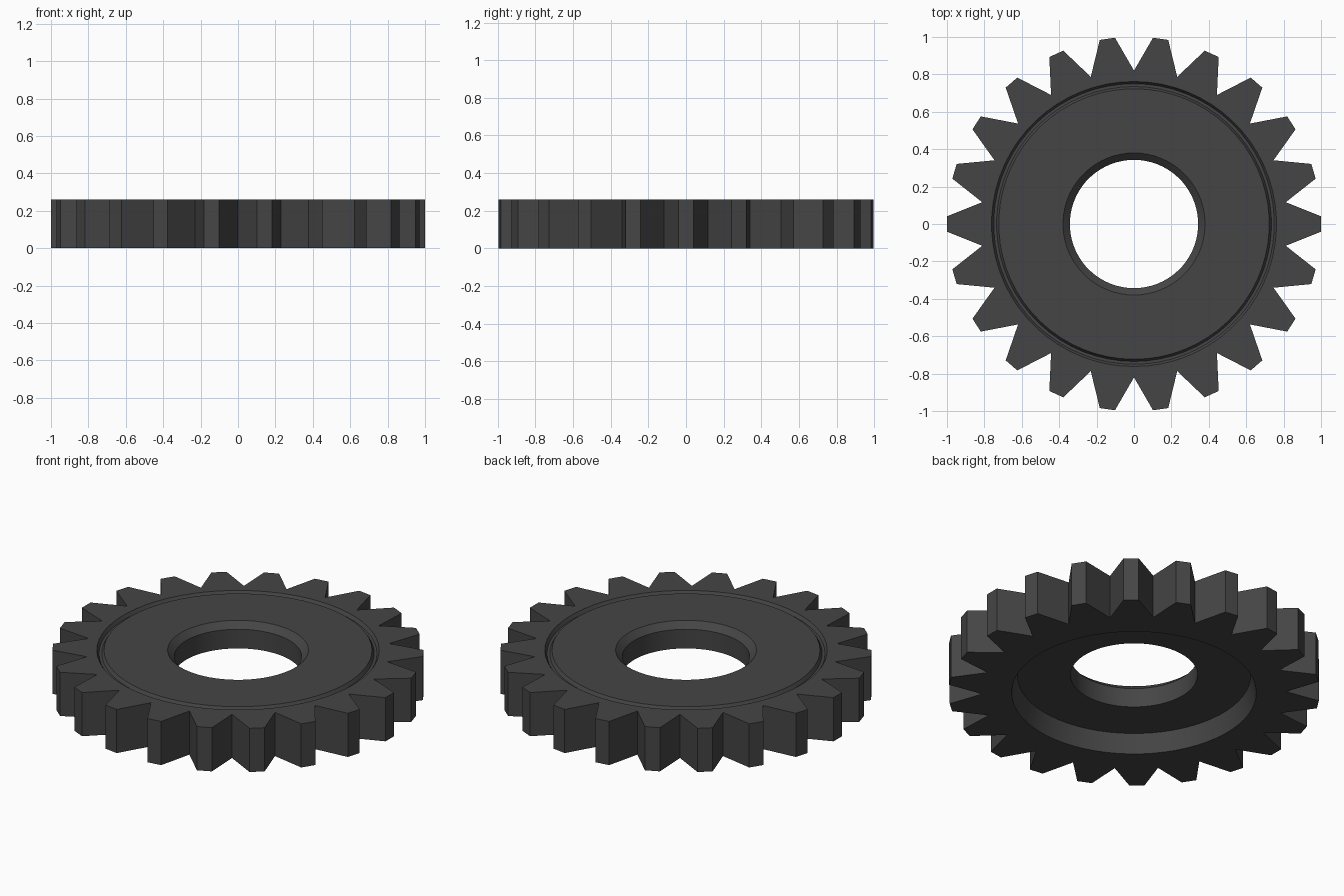
import bpy, bmesh
from math import sin, cos, radians, tau

if "Cube" in bpy.data.objects:
    bpy.data.objects.remove(bpy.data.objects["Cube"])

TEETH = 22
SEG = TEETH * 3          # valley, tip corner, tip corner for each tooth
HEIGHT = 0.26


def circle(r, z):
    """Plain round ring, first point at a tooth valley."""
    step = tau / SEG
    return [(r * cos((i - 1.5) * step), r * sin((i - 1.5) * step), z) for i in range(SEG)]


def tooth_ring(z, tip=1.001, root=0.82, half_tip=radians(2.35)):
    """Gear outline: pointed valleys and narrow flat tips."""
    pts = []
    for t in range(TEETH):
        a = t * tau / TEETH
        for r, da in ((root, -tau / TEETH / 2), (tip, -half_tip), (tip, half_tip)):
            pts.append((r * cos(a + da), r * sin(a + da), z))
    return pts


# Closed cross-section, from the toothed rim over the top and back underneath
rings = [
    tooth_ring(0), tooth_ring(HEIGHT),
    # shallow ring groove in the top face
    circle(0.762, HEIGHT), circle(0.75, HEIGHT - 0.02),
    circle(0.735, HEIGHT - 0.02), circle(0.723, HEIGHT),
    # chamfered bore
    circle(0.38, HEIGHT), circle(0.343, HEIGHT - 0.036), circle(0.343, 0.11),
    # recess in the underside
    circle(0.63, 0.11), circle(0.66, 0),
]

bm = bmesh.new()
loops = [[bm.verts.new(p) for p in ring] for ring in rings]
for k, lower in enumerate(loops):
    upper = loops[(k + 1) % len(loops)]
    for i in range(SEG):
        j = (i + 1) % SEG
        bm.faces.new((lower[i], lower[j], upper[j], upper[i]))
bmesh.ops.recalc_face_normals(bm, faces=bm.faces)

mesh = bpy.data.meshes.new("gear_wheel")
bm.to_mesh(mesh)
bm.free()
gear = bpy.data.objects.new("gear_wheel", mesh)
bpy.context.collection.objects.link(gear)

# Dark steel colour
steel = bpy.data.materials.new("dark_steel")
steel.diffuse_color = (0.06, 0.06, 0.06, 1)
steel.use_nodes = True
steel.node_tree.nodes["Principled BSDF"].inputs["Base Color"].default_value = steel.diffuse_color
mesh.materials.append(steel)

# Smooth round walls, crisp teeth and chamfers
bpy.context.view_layer.objects.active = gear
gear.select_set(True)
bpy.ops.object.shade_smooth_by_angle(angle=radians(25))
